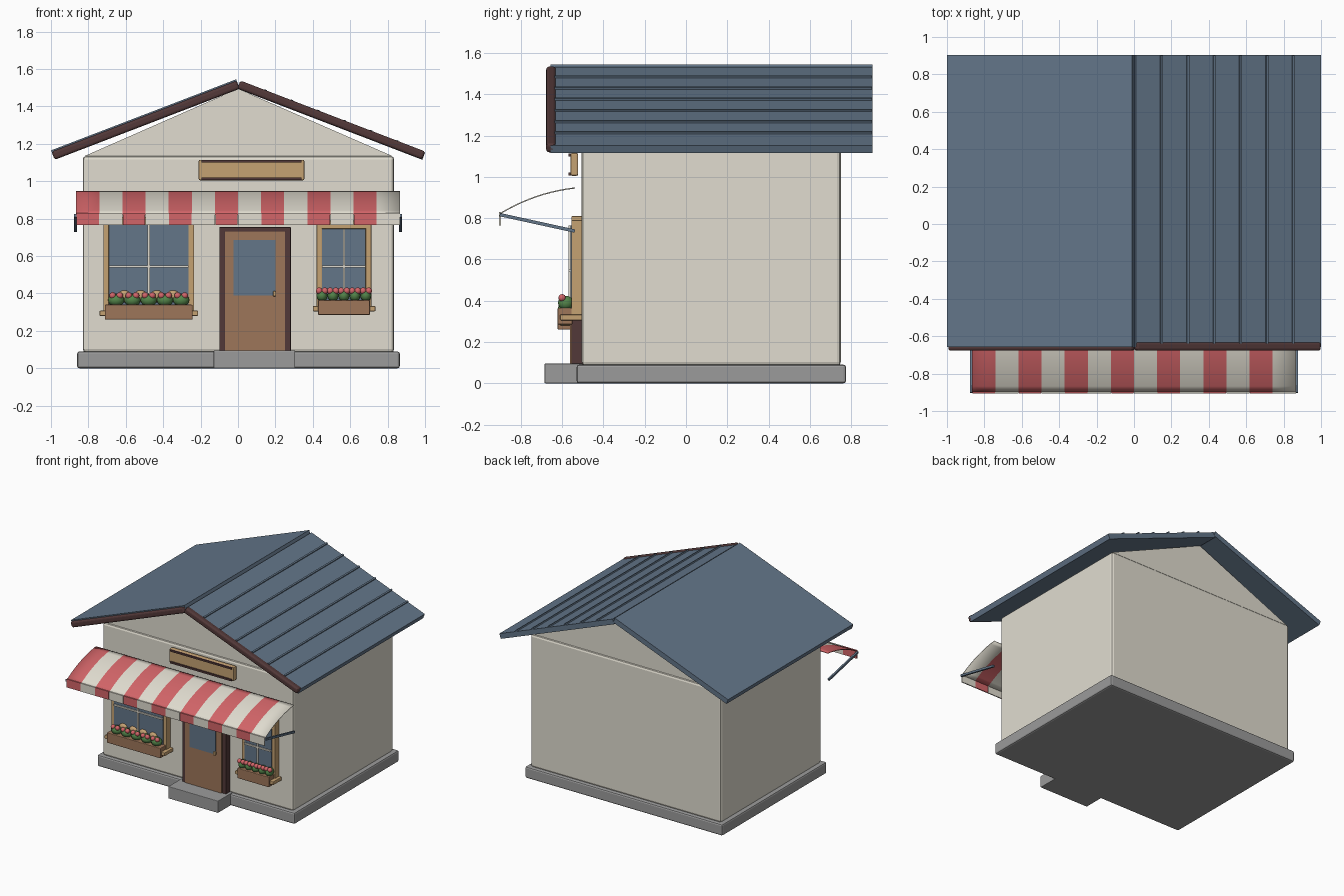
import bpy, bmesh, math
from mathutils import Vector

cube = bpy.data.objects.get("Cube")
if cube:
    bpy.data.objects.remove(cube, do_unlink=True)


def material(name, r, g, b):
    m = bpy.data.materials.new(name)
    m.use_nodes = True
    m.diffuse_color = (r, g, b, 1)
    m.node_tree.nodes["Principled BSDF"].inputs["Base Color"].default_value = (r, g, b, 1)
    return m


CREAM = material("cream plaster", 0.75, 0.72, 0.63)
STONE = material("grey stone", 0.33, 0.33, 0.33)
SLATE = material("slate blue", 0.125, 0.18, 0.25)
DARK = material("dark brown wood", 0.085, 0.04, 0.04)
BROWN = material("brown wood", 0.34, 0.18, 0.10)
TAN = material("tan wood", 0.56, 0.36, 0.17)
RED = material("awning red", 0.65, 0.13, 0.14)
GREEN = material("leaf green", 0.09, 0.24, 0.07)


def finish(name, bm, mats, smooth=False):
    bmesh.ops.recalc_face_normals(bm, faces=bm.faces)
    me = bpy.data.meshes.new(name)
    bm.to_mesh(me)
    bm.free()
    for m in mats:
        me.materials.append(m)
    for p in me.polygons:
        p.use_smooth = smooth
    ob = bpy.data.objects.new(name, me)
    bpy.context.scene.collection.objects.link(ob)
    return ob


def block(name, size, centre, mat, bevel=0.0, segments=2, tilt=0.0):
    bm = bmesh.new()
    bmesh.ops.create_cube(bm, size=1)
    bmesh.ops.scale(bm, vec=size, verts=bm.verts)
    ob = finish(name, bm, [mat])
    ob.location = centre
    ob.rotation_euler.y = tilt
    if bevel:
        mod = ob.modifiers.new("bevel", "BEVEL")
        mod.width, mod.segments = bevel, segments
    return ob


def box(name, x, y, z, mat, bevel=0.0):
    """Box from (low, high) ranges on each axis."""
    spans = (x, y, z)
    return block(name, [b - a for a, b in spans], [(a + b) / 2 for a, b in spans], mat, bevel)


def extrude_y(name, outline, y0, y1, mat):
    """Prism from an x-z outline."""
    bm = bmesh.new()
    face = bm.faces.new([bm.verts.new((x, y0, z)) for x, z in outline])
    new = bmesh.ops.extrude_face_region(bm, geom=[face])["geom"]
    bmesh.ops.translate(bm, vec=(0, y1 - y0, 0),
                        verts=[v for v in new if isinstance(v, bmesh.types.BMVert)])
    return finish(name, bm, [mat])


def balls(name, centres, radii, mat):
    """Row of ellipsoids in one object."""
    bm = bmesh.new()
    for c in centres:
        new = bmesh.ops.create_uvsphere(bm, u_segments=12, v_segments=8, radius=1)["verts"]
        bmesh.ops.scale(bm, vec=radii, verts=new)
        bmesh.ops.translate(bm, vec=c, verts=new)
    return finish(name, bm, [mat], True)


# Foundation, step, walls and gable
box("foundation", (-0.86, 0.865), (-0.53, 0.775), (0, 0.09), STONE, 0.012)
box("front_step", (-0.13, 0.305), (-0.685, -0.5), (0, 0.095), STONE, 0.004)
box("walls", (-0.83, 0.835), (-0.505, 0.75), (0.085, 1.135), CREAM, 0.018)
extrude_y("gable", [(-0.82, 1.135), (0.825, 1.135), (0, 1.495)], -0.495, 0.74, CREAM)

# Roof: two tilted panels with rounded bargeboards, seams on the left-hand slope
PITCH = math.radians(21)
LENGTH, THICK = 1.06, 0.04


def on_slope(side, top, along, depth):
    """Point a distance down the slope from the ridge and below its surface."""
    down = Vector((side * math.cos(PITCH), 0, -math.sin(PITCH)))
    normal = Vector((side * math.sin(PITCH), 0, math.cos(PITCH)))
    return Vector((side * 0.01, 0, top)) + down * along - normal * depth


for side, label, top, trim_depth in ((-1, "right", 1.545, 0.031), (1, "left", 1.532, 0.016)):
    centre = on_slope(side, top, LENGTH / 2, THICK / 2)
    block("roof_panel_" + label, (LENGTH, 1.56, THICK), centre + Vector((0, 0.123, 0)),
          SLATE, tilt=side * PITCH)
    centre = on_slope(side, top, LENGTH / 2, trim_depth)
    block("bargeboard_" + label, (LENGTH, 0.046, 0.046), centre + Vector((0, -0.654, 0)),
          DARK, 0.014, 3, side * PITCH)

for i in range(6):
    centre = on_slope(1, 1.532, 0.145 + i * 0.151, -0.003)
    block("roof_seam", (0.012, 1.54, 0.014), centre + Vector((0, 0.132, 0)), SLATE, tilt=PITCH)

# Sign board with dark rails
box("sign_board", (-0.21, 0.355), (-0.56, -0.522), (1.005, 1.115), TAN, 0.008)
for z in (1.013, 1.106):
    box("sign_rail", (-0.195, 0.34), (-0.57, -0.555), (z - 0.007, z + 0.007), DARK)

# Striped awning: curved sheet, hanging valance and side arms
STRIPES, HALF, ROWS = 14, 0.865, 10
width = 2 * HALF / STRIPES
start, bend, end = Vector((-0.537, 0.946)), Vector((-0.73, 0.925)), Vector((-0.9, 0.822))
bm = bmesh.new()
grid = []
for r in range(ROWS + 1):
    t = r / ROWS
    p = start * (1 - t) ** 2 + bend * 2 * t * (1 - t) + end * t * t
    grid.append([bm.verts.new((-HALF + c * width, p.x, p.y)) for c in range(STRIPES + 1)])
for r in range(ROWS):
    for c in range(STRIPES):
        f = bm.faces.new((grid[r][c], grid[r][c + 1], grid[r + 1][c + 1], grid[r + 1][c]))
        f.material_index = c % 2
awning = finish("awning", bm, [RED, CREAM], True)
mod = awning.modifiers.new("thickness", "SOLIDIFY")
mod.thickness, mod.offset = 0.006, 0

for c in range(STRIPES):
    x = -HALF + c * width
    inset = 0.002 if c % 2 == 0 else -0.001
    box("valance_flap", (x + inset, x + width - inset), (-0.905, -0.897), (0.765, 0.83),
        CREAM if c % 2 else RED)

for side in (-1, 1):
    arm = box("awning_arm", (-0.007, 0.007), (-0.186, 0.186), (-0.008, 0.008), SLATE)
    arm.location = (side * 0.869, -0.72, 0.777)
    arm.rotation_euler.x = -math.atan2(0.08, 0.365)

# Door with frame, pane and handle
for x in (-0.1, 0.25):
    box("door_post", (x, x + 0.033), (-0.555, -0.5), (0.09, 0.75), DARK, 0.004)
box("door_lintel", (-0.1, 0.283), (-0.555, -0.5), (0.73, 0.755), DARK, 0.004)
box("door", (-0.07, 0.25), (-0.562, -0.5), (0.095, 0.732), BROWN)
box("door_pane", (-0.025, 0.2), (-0.568, -0.56), (0.39, 0.685), SLATE)
box("door_handle", (0.188, 0.204), (-0.58, -0.56), (0.385, 0.412), TAN, 0.003)


# Windows with sill, planter and flowers
def window(label, x0, x1, sill, top, tan_bumps, blooms):
    mid, post = (x0 + x1) / 2, 0.03
    for x in (x0, x1 - post):
        box(label + "_window_post", (x, x + post), (-0.555, -0.5), (sill, top), TAN, 0.004)
    box(label + "_window_head", (x0, x1), (-0.555, -0.5), (top - 0.045, top), TAN, 0.004)
    box(label + "_window_glass", (x0 + post, x1 - post), (-0.56, -0.51),
        (sill, top - 0.045), SLATE)
    box(label + "_window_upright", (mid - 0.006, mid + 0.006), (-0.57, -0.558),
        (sill, top - 0.045), CREAM)
    box(label + "_window_crossbar", (x0 + post, x1 - post), (-0.569, -0.558),
        (0.538, 0.55), CREAM)
    box(label + "_sill", (x0 - 0.02, x1 + 0.022), (-0.61, -0.5), (sill, sill + 0.028), TAN, 0.005)
    box(label + "_planter", (x0 + 0.008, x1 - 0.008), (-0.622, -0.55),
        (sill - 0.02, sill + 0.06), BROWN, 0.005)
    step = (x1 - x0 - 0.05) / 5 if tan_bumps else (x1 - x0) / 5
    xs = [mid + (i - 2) * step for i in range(5)]
    z = sill + 0.085
    balls(label + "_leaves", [(x, -0.583, z) for x in xs],
          (step * 0.5, 0.037, 0.034), GREEN)
    if tan_bumps:
        balls(label + "_pots", [(x + step / 2, -0.56, z + 0.02) for x in xs[:-1]],
              (0.036, 0.02, 0.032), TAN)
    balls(label + "_flowers",
          [(x + s * blooms, -0.6, z + 0.024) for x in xs for s in (-1, 1)],
          (0.018, 0.018, 0.018), RED)


window("right", -0.72, -0.235, 0.28, 0.81, True, 0.019)
window("left", 0.42, 0.713, 0.305, 0.79, False, 0.015)
